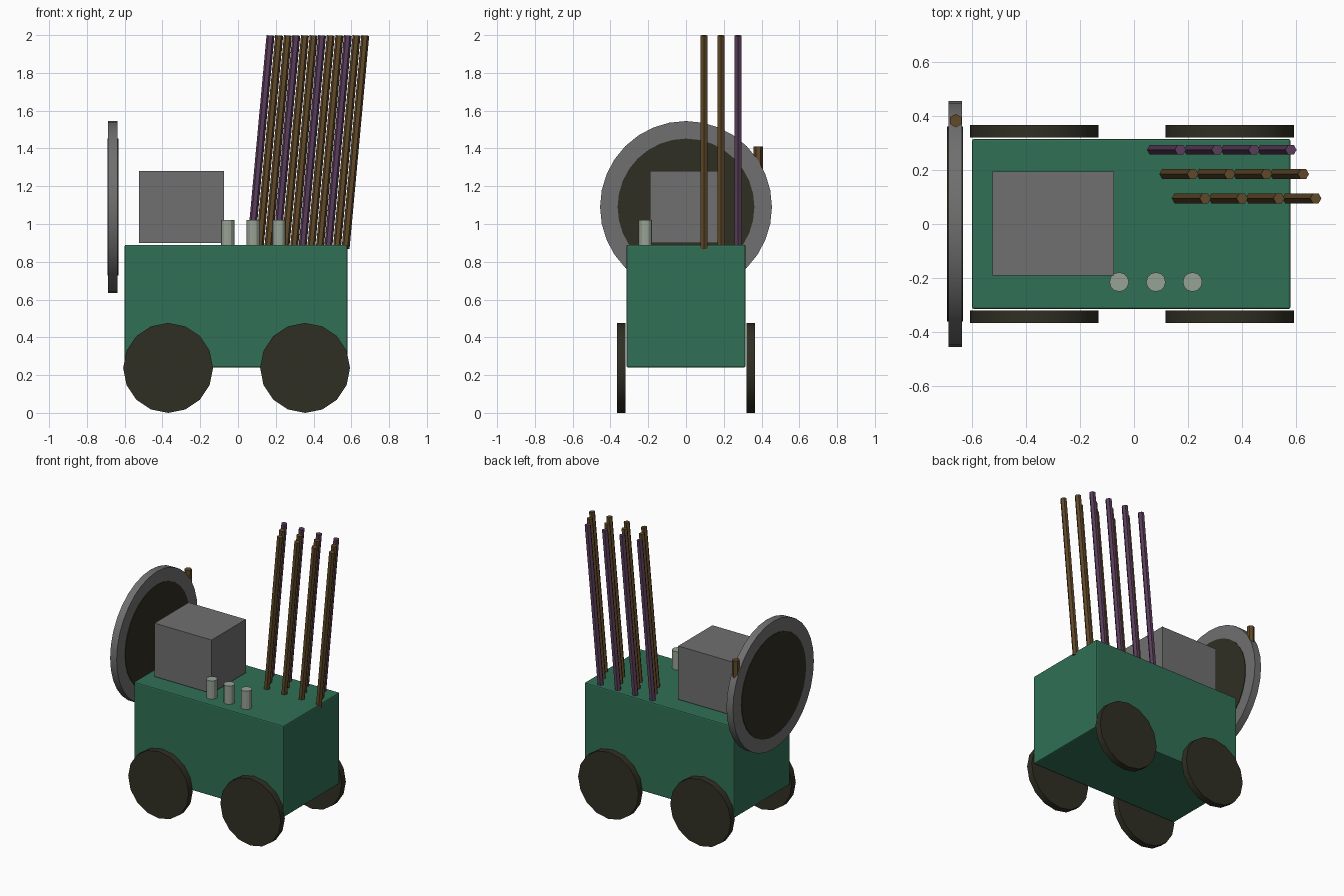
import bpy
import math
from mathutils import Vector

default = bpy.data.objects.get("Cube")
if default:
    bpy.data.objects.remove(default, do_unlink=True)


def material(name, rgb):
    m = bpy.data.materials.new(name)
    m.use_nodes = True
    m.diffuse_color = (*rgb, 1)
    m.node_tree.nodes["Principled BSDF"].inputs["Base Color"].default_value = (*rgb, 1)
    return m


green = material("green_paint", (0.03, 0.16, 0.09))
grey = material("grey_metal", (0.16, 0.16, 0.16))
dark = material("dark_rubber", (0.03, 0.028, 0.017))
pale = material("pale_button", (0.31, 0.36, 0.30))
brown = material("brown_wood", (0.12, 0.067, 0.022))
purple = material("purple_wood", (0.105, 0.048, 0.105))


def box(name, low, high, mat, bevel=0):
    low, high = Vector(low), Vector(high)
    bpy.ops.mesh.primitive_cube_add(size=1, location=(low + high) / 2)
    ob = bpy.context.object
    ob.name = name
    ob.scale = high - low
    bpy.ops.object.transform_apply(location=False, rotation=False, scale=True)
    ob.data.materials.append(mat)
    if bevel:
        mod = ob.modifiers.new("soft_edges", "BEVEL")
        mod.width = bevel
        mod.segments = 2
    return ob


def rod(name, start, end, radius, sides, mat):
    """Cylinder between two points."""
    start, end = Vector(start), Vector(end)
    axis = end - start
    bpy.ops.mesh.primitive_cylinder_add(
        vertices=sides, radius=radius, depth=axis.length, location=(start + end) / 2,
        rotation=axis.to_track_quat("Z", "Y").to_euler())
    ob = bpy.context.object
    ob.name = name
    ob.data.materials.append(mat)
    bpy.ops.object.shade_smooth_by_angle(angle=math.radians(30))
    return ob


# Cart body and the motor block on top
box("body", (-0.6, -0.315, 0.24), (0.58, 0.315, 0.89), green, 0.008)
box("motor_block", (-0.525, -0.19, 0.9), (-0.075, 0.195, 1.28), grey)

# Four road wheels
for side, label in ((-1, "front"), (1, "back")):
    for x, end in ((-0.37, "right"), (0.355, "left")):
        rod(f"{label}_{end}_wheel", (x, side * 0.32, 0.238), (x, side * 0.366, 0.238),
            0.238, 16, dark)

# Large side wheel with a slightly proud dark centre and a peg in its rim
rod("side_wheel_rim", (-0.688, 0, 1.09), (-0.637, 0, 1.09), 0.455, 32, grey)
rod("side_wheel_centre", (-0.692, 0, 1.09), (-0.633, 0, 1.09), 0.362, 32, dark)
rod("rim_peg", (-0.66, 0.383, 1.25), (-0.66, 0.383, 1.41), 0.025, 6, brown)

# Row of buttons
for i in range(3):
    x = -0.055 + i * 0.136
    rod(f"button_{i + 1}", (x, -0.215, 0.88), (x, -0.215, 1.02), 0.036, 12, pale)

# Leaning poles, three rows of four
rows = (("purple", 0.275, 0.172, purple), ("middle", 0.185, 0.218, brown),
        ("inner", 0.095, 0.264, brown))
for label, y, top_x, mat in rows:
    for i in range(4):
        x = top_x + i * 0.1365
        rod(f"{label}_pole_{i + 1}", (x - 0.104, y, 0.87), (x, y, 1.998), 0.021, 6, mat)
